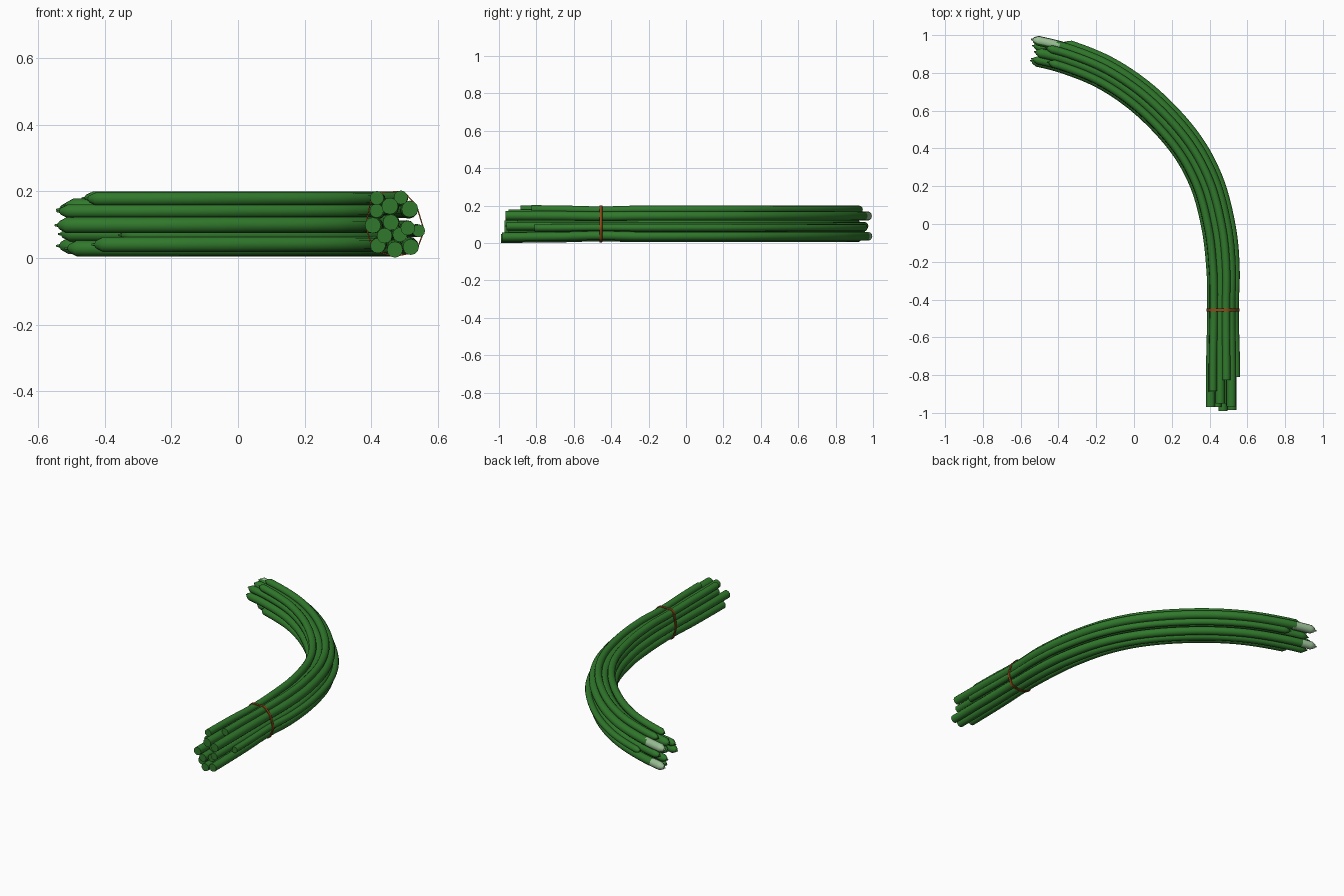
import bpy, bmesh, math
from mathutils import Vector
from mathutils.geometry import convex_hull_2d

if "Cube" in bpy.data.objects:
    bpy.data.objects.remove(bpy.data.objects["Cube"])


def material(name, col):
    m = bpy.data.materials.new(name)
    m.diffuse_color = (*col, 1)
    m.use_nodes = True
    m.node_tree.nodes["Principled BSDF"].inputs["Base Color"].default_value = m.diffuse_color
    return m


GREEN = material("stem green", (0.03, 0.19, 0.025))
PALE = material("pale tip green", (0.32, 0.52, 0.30))
BROWN = material("tie orange brown", (0.27, 0.065, 0.01))

# Centre line of the bundle seen from above
PATH = [(.47, -1.3), (.47, -1), (.47, -.72), (.47, -.45), (.47, -.24), (.447, -.02), (.383, .22),
        (.265, .433), (.073, .64), (-.137, .79), (-.355, .882), (-.56, .933), (-.76, .97)]
CX, CZ = .47, .104
TIE_Y = -.455

# x, z in the cut end, radius, start y, tip x
STEMS = [
    (.417, .181, .021, -.885, -.46), (.489, .183, .021, -.825, -.47),
    (.456, .156, .025, -.95, -.53), (.516, .147, .025, -.965, -.545),
    (.405, .098, .024, -.97, -.55), (.459, .107, .024, -.90, -.52),
    (.543, .081, .019, -.81, -.37), (.510, .090, .022, -.96, -.50),
    (.420, .037, .023, -.95, -.44), (.440, .067, .023, -.97, -.36),
    (.486, .070, .022, -.95, -.54), (.471, .025, .024, -.99, -.52),
    (.519, .033, .024, -.985, -.545), (.416, .142, .021, -.89, -.545),
]
PALE_START = {3: -.40, 12: -.45}


def sample_path(steps=12):
    pts = [Vector(p) for p in PATH]
    out = []
    for i in range(1, len(pts) - 2):
        a, b, c, d = pts[i - 1:i + 3]
        for k in range(steps):
            t = k / steps
            p = .5 * (2 * b + (c - a) * t + (2 * a - 5 * b + 4 * c - d) * t * t
                      + (3 * b - a - 3 * c + d) * t ** 3)
            out.append(p)
    out.append(pts[-2])
    end = out[-1]
    out += [end + (pts[-1] - pts[-2]) * .3]
    return out


CENTRE = sample_path()


def pinch(y):
    # the tie squeezes the bundle slightly
    return 1 - .10 * math.exp(-((y - TIE_Y) / .2) ** 2)


def squash(z, y):
    # height of a stem: a little flatter behind the cut ends
    f = min(1, max(0, (y + .95) / .4))
    return CZ + (z - CZ) * min(pinch(y), 1 - .05 * f)


def stem_line(dx, z):
    line = []
    for i, p in enumerate(CENTRE):
        t = (CENTRE[min(i + 1, len(CENTRE) - 1)] - CENTRE[max(i - 1, 0)]).normalized()
        q = p + Vector((t.y, -t.x)) * dx * pinch(p.y)
        line.append(Vector((q.x, q.y, squash(z, p.y))))
    return line


def tube(name, rings, mats, pale_from=None, sides=12):
    bm = bmesh.new()
    loops = []
    for i, (c, r) in enumerate(rings):
        t = (rings[min(i + 1, len(rings) - 1)][0] - rings[max(i - 1, 0)][0]).normalized()
        u = t.cross(Vector((0, 0, 1))).normalized()
        v = u.cross(t)
        loops.append([bm.verts.new(c + r * (u * math.cos(a) + v * math.sin(a)))
                      for a in (2 * math.pi * k / sides for k in range(sides))])
    for i in range(len(loops) - 1):
        for k in range(sides):
            j = (k + 1) % sides
            bm.faces.new((loops[i][k], loops[i][j], loops[i + 1][j], loops[i + 1][k]))
    bm.faces.new(loops[0])
    bm.faces.new(loops[-1])
    bmesh.ops.recalc_face_normals(bm, faces=bm.faces)
    # pale end on the side facing outwards
    if pale_from is not None:
        for f in bm.faces:
            if f.calc_center_median().x < pale_from and f.normal.y > -.3:
                f.material_index = 1
    me = bpy.data.meshes.new(name)
    bm.to_mesh(me)
    bm.free()
    for m in mats:
        me.materials.append(m)
    ob = bpy.data.objects.new(name, me)
    bpy.context.collection.objects.link(ob)
    return ob


# Stems: cut flat at the front, tapering to a small spike at the far end
objs = []
for n, (x, z, r, y0, x1) in enumerate(STEMS):
    line = stem_line(x - CX, z)
    body_x = x1 + .035
    body = [p for p in line if p.y > y0 + .01 and p.x > body_x + .01]
    first = Vector((body[0].x, y0, body[0].z))
    d = (body[-1] - body[-2]).normalized()
    last = body[-1] + d * ((body_x - body[-1].x) / d.x)
    rings = [(first, r)] + [(p, r) for p in body] + [(last, r)]
    rings += [(last + d * .022, r * .5), (last + d * .026, r * .22), (last + d * .036, r * .12)]
    pale = PALE_START.get(n)
    objs.append(tube(f"stem_{n + 1}", rings, (GREEN, PALE) if pale else (GREEN,), pale))

# Tie: thin flat band pulled tight around the stems
pts = []
for x, z, r, *_ in STEMS:
    for k in range(16):
        a = k * math.pi / 8
        pts.append(Vector((CX + (x - CX) * pinch(TIE_Y) + (r + .001) * math.cos(a),
                           squash(z, TIE_Y) + (r + .001) * math.sin(a))))
hull = [pts[i] for i in convex_hull_2d(pts)]
mid = sum(hull, Vector((0, 0))) / len(hull)
bm = bmesh.new()
loops = []
for grow, dy in ((0, -.008), (.004, -.007), (.004, .007), (0, .008)):
    loops.append([bm.verts.new((q.x, TIE_Y + dy, q.y))
                  for q in (h + (h - mid).normalized() * grow for h in hull)])
for a, b in zip(loops, loops[1:] + loops[:1]):
    for k in range(len(hull)):
        j = (k + 1) % len(hull)
        bm.faces.new((a[k], a[j], b[j], b[k]))
bmesh.ops.recalc_face_normals(bm, faces=bm.faces)
me = bpy.data.meshes.new("tie")
bm.to_mesh(me)
bm.free()
me.materials.append(BROWN)
tie = bpy.data.objects.new("tie", me)
bpy.context.collection.objects.link(tie)
objs.append(tie)

# Smooth the round sides, keep the cut ends sharp
bpy.ops.object.select_all(action="DESELECT")
for o in objs:
    o.select_set(True)
bpy.context.view_layer.objects.active = objs[0]
bpy.ops.object.shade_smooth_by_angle(angle=math.radians(40))
